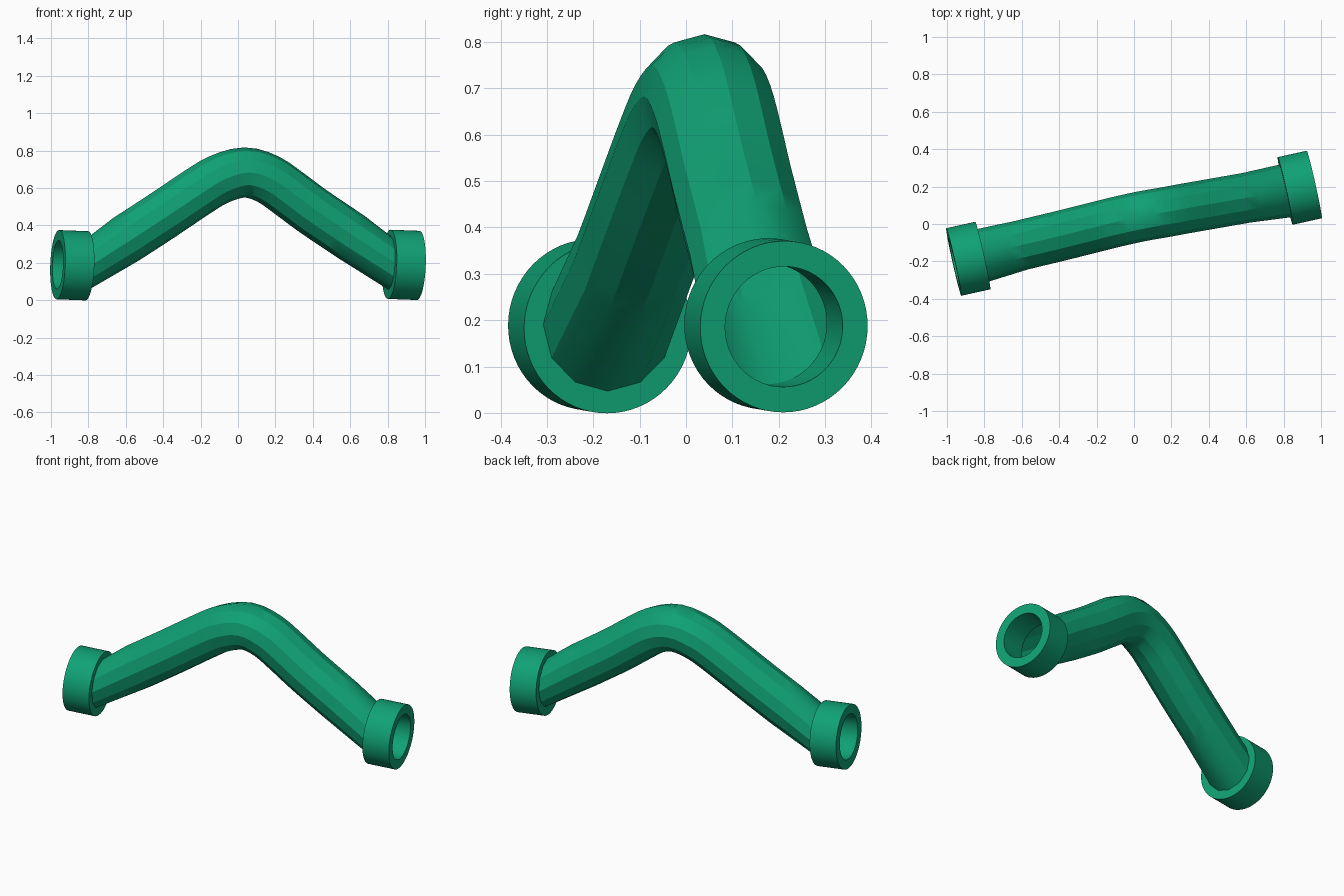
import bpy, bmesh, math
from mathutils import Vector, Matrix

if "Cube" in bpy.data.objects:
    bpy.data.objects.remove(bpy.data.objects["Cube"])

green = bpy.data.materials.new("green")
green.diffuse_color = (0.005, 0.36, 0.175, 1)
green.use_nodes = True
green.node_tree.nodes["Principled BSDF"].inputs["Base Color"].default_value = green.diffuse_color

AXIS = Vector((0.155, 0.0345, -0.006)).normalized()  # shared collar axis


def frame(direction):
    """Side and up vectors across a direction."""
    side = Vector((0, 0, 1)).cross(direction).normalized()
    return side, direction.cross(side).normalized()


def ring(bm, centre, direction, radius, sides):
    side, up = frame(direction)
    angles = [2 * math.pi * i / sides for i in range(sides)]
    return [bm.verts.new(centre + radius * (side * math.cos(a) + up * math.sin(a)))
            for a in angles]


def bridge(bm, a, b):
    n = len(a)
    for i in range(n):
        j = (i + 1) % n
        bm.faces.new((a[i], a[j], b[j], b[i]))


def finish(name, bm):
    bmesh.ops.recalc_face_normals(bm, faces=bm.faces)
    mesh = bpy.data.meshes.new(name)
    bm.to_mesh(mesh)
    bm.free()
    mesh.materials.append(green)
    obj = bpy.data.objects.new(name, mesh)
    bpy.context.collection.objects.link(obj)
    bpy.ops.object.select_all(action='DESELECT')
    obj.select_set(True)
    bpy.context.view_layer.objects.active = obj
    bpy.ops.object.shade_smooth_by_angle(angle=math.radians(29.9))
    return obj


# End collars: thick open rings
def collar(name, centre):
    bm = bmesh.new()
    half = AXIS * 0.0795
    profile = [(-1, 0.185), (1, 0.185), (1, 0.130), (-1, 0.130)]
    rings = [ring(bm, centre + half * t, AXIS, r, 64) for t, r in profile]
    for i in range(4):
        bridge(bm, rings[i], rings[(i + 1) % 4])
    finish(name, bm)


collar("left_collar", Vector((-0.886, -0.186, 0.187)))
collar("right_collar", Vector((0.886, 0.194, 0.189)))

# Bent hose: twelve-sided open tube swept along a smooth path
path = [Vector(p) for p in (
    (-0.81, -0.168, 0.190), (-0.60, -0.113, 0.325), (-0.40, -0.065, 0.455),
    (-0.22, -0.020, 0.576), (-0.10, 0.010, 0.647), (0.035, 0.040, 0.683),
    (0.16, 0.062, 0.648), (0.28, 0.084, 0.566), (0.40, 0.105, 0.477),
    (0.60, 0.140, 0.342), (0.81, 0.177, 0.200))]


def spline(points, steps):
    ext = [2 * points[0] - points[1]] + points + [2 * points[-1] - points[-2]]
    out = []
    for a, b, c, d in zip(ext, ext[1:], ext[2:], ext[3:]):
        for k in range(steps):
            t = k / steps
            out.append(0.5 * (2 * b + (c - a) * t + (2 * a - 5 * b + 4 * c - d) * t * t
                              + (3 * b - a - 3 * c + d) * t ** 3))
    return out + [points[-1]]


centres = spline(path, 3)
last = len(centres) - 1
bm = bmesh.new()
rings = []
for i, c in enumerate(centres):
    if i in (1, 2, last - 2, last - 1):
        continue  # keep the straight ends as long clean spans
    at_end = i in (0, last)
    # end rings lie flat against the collars
    direction = AXIS if at_end else (centres[i + 1] - centres[i - 1]).normalized()
    rings.append(ring(bm, c, direction, 0.144 if at_end else 0.134, 12))
for a, b in zip(rings, rings[1:]):
    bridge(bm, a, b)
finish("bent_hose", bm)
